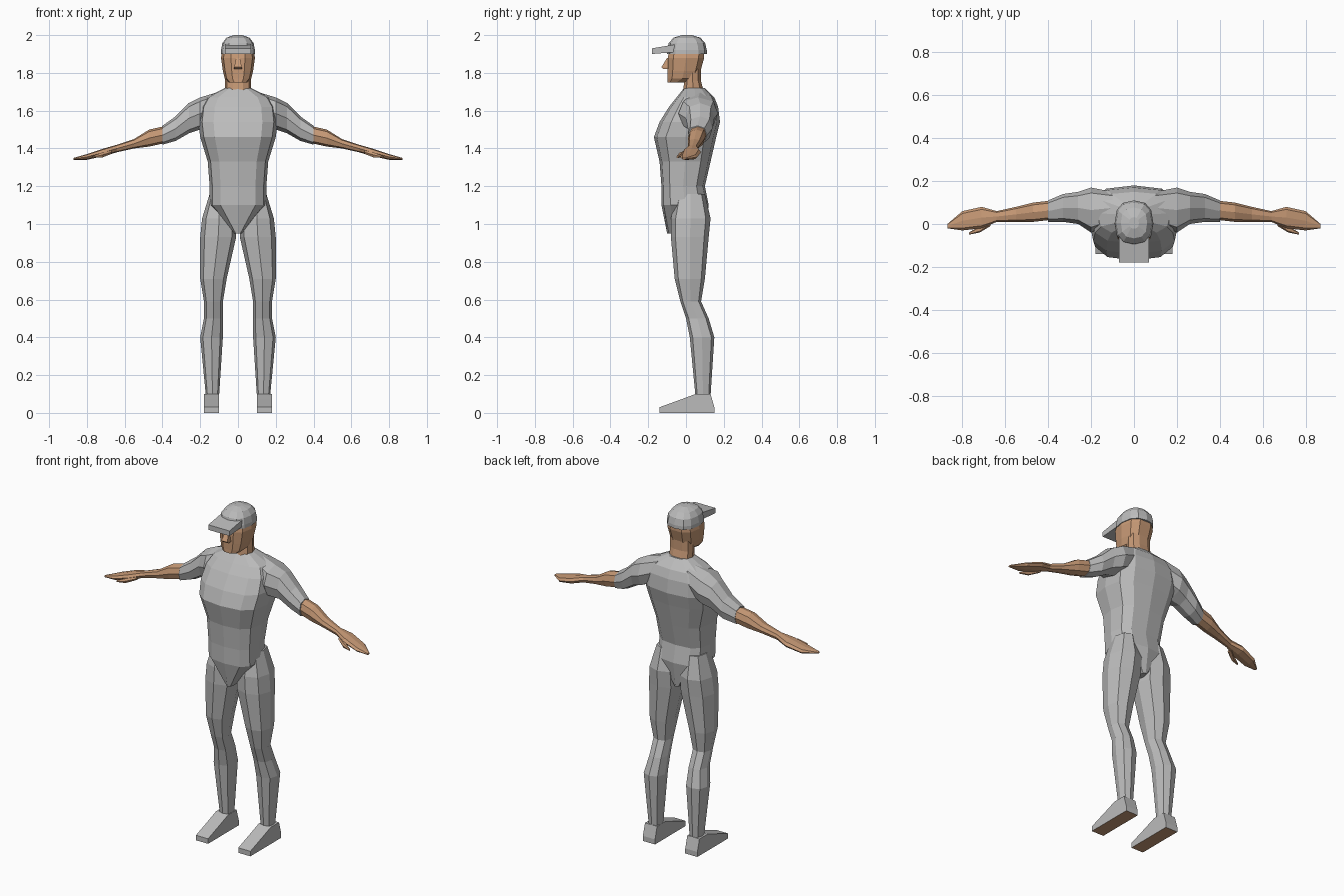
import bpy
import bmesh
import math

default_cube = bpy.data.objects.get("Cube")
if default_cube:
    bpy.data.objects.remove(default_cube, do_unlink=True)


def make_material(name, red, green, blue):
    material = bpy.data.materials.new(name)
    material.use_nodes = True
    colour = (red, green, blue, 1)
    material.diffuse_color = colour
    shader = material.node_tree.nodes["Principled BSDF"]
    shader.inputs["Base Color"].default_value = colour
    return material


GREY = make_material("grey cloth", .5, .5, .5)
SKIN = make_material("tan skin", .57, .32, .18)

# How (across, up, along) of a section maps to x, y, z for each loft axis
PLACE = {
    "x": lambda across, up, along: (along, across, up),
    "y": lambda across, up, along: (across, along, up),
    "z": lambda across, up, along: (across, up, along),
}


def section(ring, sides, squareness):
    """Points of a rounded outline filling the ring's low and high limits."""
    along, left, right, low, high = ring
    phase = math.pi / sides if sides == 4 else 0
    for i in range(sides):
        angle = phase + math.tau * i / sides
        cosine, sine = math.cos(angle), math.sin(angle)
        cosine = math.copysign(abs(cosine) ** squareness, cosine)
        sine = math.copysign(abs(sine) ** squareness, sine)
        yield ((left + right + cosine * (right - left)) / 2,
               (low + high + sine * (high - low)) / 2, along)


def loft(name, axis, rings, material, underside=None, sides=8, squareness=.8, mirror=1):
    """Skin a closed flat-faced body over rings placed along one axis."""
    bm = bmesh.new()
    loops = []
    for ring in rings:
        loop = []
        for point in section(ring, sides, squareness):
            x, y, z = PLACE[axis](*point)
            loop.append(bm.verts.new((x * mirror, y, z)))
        loops.append(loop)
    for lower, upper in zip(loops, loops[1:]):
        for i in range(sides):
            j = (i + 1) % sides
            bm.faces.new((lower[i], lower[j], upper[j], upper[i]))
    bm.faces.new(loops[0])
    bm.faces.new(loops[-1])
    bmesh.ops.recalc_face_normals(bm, faces=bm.faces)
    mesh = bpy.data.meshes.new(name)
    mesh.materials.append(material)
    # Colour the faces that look straight down
    if underside:
        mesh.materials.append(underside)
        for face in bm.faces:
            face.material_index = int(face.normal.z < -.7)
    bm.to_mesh(mesh)
    bm.free()
    obj = bpy.data.objects.new(name, mesh)
    bpy.context.collection.objects.link(obj)


def centred(rings):
    """Expand (along, half width, low, high) into full ring limits."""
    return [(along, -width, width, low, high) for along, width, low, high in rings]


def dome(base, height, width, front, back, steps):
    """Rings of a blunt half ellipsoid standing on its base height."""
    middle = (front + back) / 2
    for step in range(steps):
        angle = math.pi / 2 * step / (steps - .7)
        shrink = math.cos(angle) ** .7
        rise = math.sin(angle) / math.sin(math.pi / 2 * (steps - 1) / (steps - .7))
        yield (base + height * rise, width * shrink,
               middle + (front - middle) * shrink,
               middle + (back - middle) * shrink)


# Torso, tapering to a point between the legs
loft("torso", "z", centred([
    (.95, .02, -.1, .1),
    (1.1, .15, -.13, .12),
    (1.2, .15, -.13, .1),
    (1.33, .16, -.14, .13),
    (1.46, .2, -.17, .16),
    (1.54, .21, -.14, .18),
    (1.62, .2, -.09, .17),
    (1.67, .17, -.05, .15),
    (1.72, .07, -.01, .1),
]), GREY, sides=12, squareness=.7)

# Neck, head and nose
loft("neck", "z", centred([
    (1.69, .07, -.02, .1),
    (1.76, .07, -.01, .08),
    (1.82, .07, -.01, .08),
]), SKIN, sides=10)

loft("head", "z", centred([
    (1.75, .05, -.1, 0),
    (1.77, .07, -.1, .06),
    (1.81, .08, -.1, .08),
    (1.88, .09, -.1, .1),
    (1.93, .08, -.09, .1),
]), SKIN, sides=10, squareness=.75)

loft("nose", "z", centred([
    (1.82, .02, -.12, -.08),
    (1.83, .02, -.13, -.08),
    (1.88, .01, -.1, -.08),
]), SKIN, sides=4, squareness=0)

# Cap crown and brim
loft("cap_crown", "z", centred(dome(1.92, .08, .09, -.1, .11, steps=4)), GREY, sides=12)
loft("cap_band", "z", centred([
    (1.9, .09, -.1, .11),
    (1.92, .09, -.1, .11),
]), GREY, sides=12)
loft("cap_brim", "y", centred([
    (-.18, .07, 1.9, 1.93),
    (-.06, .07, 1.91, 1.95),
]), GREY, sides=4, squareness=0)

# Limbs, built once for each side
for side, sign in (("left", 1), ("right", -1)):
    loft(side + "_sleeve", "x", [
        (.1, 0, .15, 1.55, 1.7),
        (.2, -.04, .17, 1.5, 1.67),
        (.26, 0, .15, 1.48, 1.64),
        (.33, .01, .14, 1.44, 1.57),
        (.4, .01, .11, 1.42, 1.52),
    ], GREY, mirror=sign)

    loft(side + "_forearm_and_hand", "x", [
        (.38, .02, .11, 1.43, 1.52),
        (.47, .01, .1, 1.41, 1.5),
        (.55, .01, .08, 1.4, 1.45),
        (.64, .01, .06, 1.38, 1.42),
        (.71, -.02, .08, 1.36, 1.4),
        (.8, -.03, .06, 1.34, 1.37),
        (.87, -.02, 0, 1.34, 1.35),
    ], SKIN, mirror=sign)

    loft(side + "_thumb", "x", [
        (.67, -.01, .03, 1.37, 1.39),
        (.72, -.04, -.01, 1.35, 1.38),
        (.77, -.05, -.04, 1.35, 1.36),
    ], SKIN, sides=6, mirror=sign)

    loft(side + "_leg", "z", [
        (.09, .1, .17, .05, .13),
        (.4, .08, .2, .02, .15),
        (.5, .08, .18, 0, .12),
        (.59, .08, .18, -.03, .08),
        (.71, .06, .2, -.06, .1),
        (.93, .01, .2, -.08, .12),
        (1.03, .01, .19, -.08, .13),
        (1.16, .04, .15, -.05, .1),
    ], GREY, mirror=sign)

    # Wedge-shaped shoe with a tan sole
    shoe_tops = ((-.14, .03), (-.03, .07), (.05, .1), (.13, .1), (.15, .03))
    loft(side + "_shoe", "y", [(along, .1, .18, 0, top) for along, top in shoe_tops],
         GREY, underside=SKIN, sides=4, squareness=0, mirror=sign)
